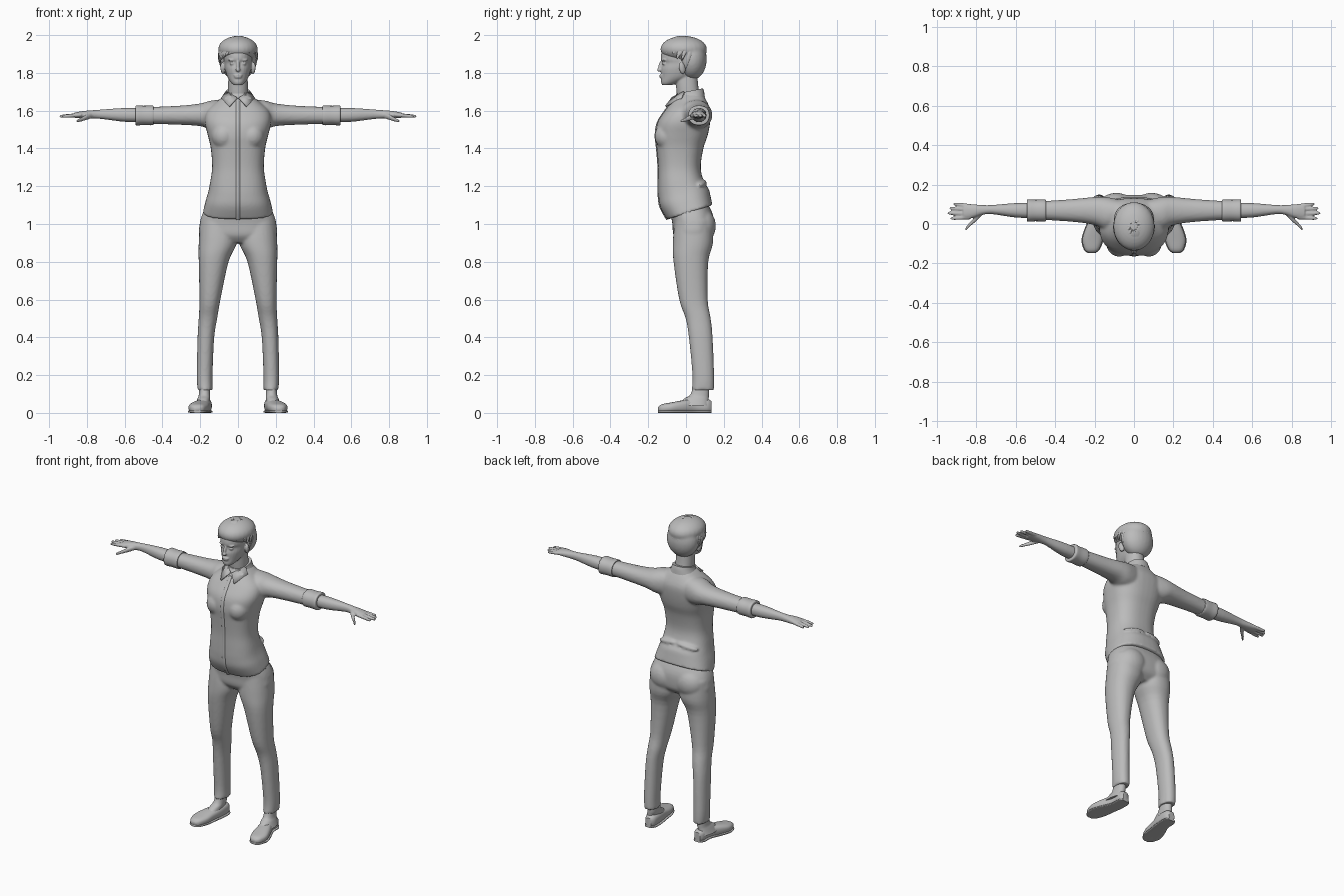
import bpy, bmesh, math, random
from mathutils import Vector, Matrix, Euler

cube = bpy.data.objects.get("Cube")
if cube:
    bpy.data.objects.remove(cube)
random.seed(4)

grey = bpy.data.materials.new("plain grey")
grey.use_nodes = True
COLOUR = (0.5, 0.5, 0.5, 1)
grey.diffuse_color = COLOUR
grey.node_tree.nodes["Principled BSDF"].inputs["Base Color"].default_value = COLOUR


def catmull(a, b, c, d, t):
    return [0.5 * (2 * q + (r - p) * t + (2 * p - 5 * q + 4 * r - s) * t ** 2
                   + (3 * q - p - 3 * r + s) * t ** 3) for p, q, r, s in zip(a, b, c, d)]


def skin(bm, rings):
    """Bridge rings of points into a closed tube."""
    loops = [[bm.verts.new(p) for p in ring] for ring in rings]
    n = len(loops[0])
    for lo, hi in zip(loops, loops[1:]):
        for i in range(n):
            j = (i + 1) % n
            bm.faces.new((lo[i], lo[j], hi[j], hi[i]))
    bm.faces.new(loops[0][::-1])
    bm.faces.new(loops[-1])


def loft(bm, axis, rings, power=2.2, sides=28, shift=None):
    """Rings are (position on axis, min a, max a, min b, max b)."""
    ext = [rings[0], *rings, rings[-1]]
    fine = [catmull(*ext[i:i + 4], s / 4) for i in range(len(rings) - 1) for s in range(4)]
    fine.append(rings[-1])
    out = []
    for t, a0, a1, b0, b1 in fine:
        ring = []
        for k in range(sides):
            ang = math.tau * k / sides
            c, s = math.cos(ang), math.sin(ang)
            a = (a0 + a1) / 2 + (a1 - a0) / 2 * math.copysign(abs(c) ** (2 / power), c)
            b = (b0 + b1) / 2 + (b1 - b0) / 2 * math.copysign(abs(s) ** (2 / power), s)
            p = Vector({"x": (t, a, b), "y": (a, t, b), "z": (a, b, t)}[axis])
            ring.append(shift(p) if shift else p)
        out.append(ring)
    skin(bm, out)


def blob(bm, loc, scale, rot=(0, 0, 0)):
    bmesh.ops.create_uvsphere(bm, u_segments=24, v_segments=16, radius=1,
                              matrix=Matrix.LocRotScale(Vector(loc), Euler(rot), Vector(scale)))


def finish(name, bm, mirror=False, voxel=0, smooth=4, subdivide=0, thick=0):
    bmesh.ops.recalc_face_normals(bm, faces=bm.faces)
    mesh = bpy.data.meshes.new(name)
    bm.to_mesh(mesh)
    bm.free()
    mesh.materials.append(grey)
    mesh.shade_smooth()
    if not voxel:
        mesh.set_sharp_from_angle(angle=math.radians(50))
    obj = bpy.data.objects.new(name, mesh)
    bpy.context.collection.objects.link(obj)
    if mirror:
        obj.modifiers.new("mirror", "MIRROR").use_mirror_merge = False
    if thick:
        mod = obj.modifiers.new("thickness", "SOLIDIFY")
        mod.thickness, mod.offset = thick, 0
    if subdivide:
        obj.modifiers.new("subdivide", "SUBSURF").levels = subdivide
    if voxel:
        mod = obj.modifiers.new("merge", "REMESH")
        mod.mode, mod.voxel_size, mod.use_smooth_shade = "VOXEL", voxel, True
        mod = obj.modifiers.new("soften", "SMOOTH")
        mod.factor, mod.iterations = 0.5, smooth
    return obj


def hem_tilt(p):
    """Drop the shirt hem at the front and lift it at the back."""
    w = max(0, min(1, (1.25 - p.z) / 0.2))
    return Vector((p.x, p.y, p.z + 0.33 * w * p.y))


# Shirt: torso and sleeves merged into one skin
torso = [(z, -w, w, f, b) for z, w, f, b in (
    (1.055, .186, -.1, .14), (1.12, .172, -.137, .13), (1.17, .158, -.146, .12),
    (1.22, .148, -.147, .095), (1.3, .137, -.147, .078), (1.4, .144, -.155, .092),
    (1.47, .16, -.162, .115), (1.54, .176, -.15, .128), (1.6, .165, -.112, .13),
    (1.65, .11, -.075, .11), (1.69, .06, -.05, .085))]
bm = bmesh.new()
loft(bm, "z", torso, 2.5, 40, hem_tilt)
for side in (-1, 1):
    loft(bm, "x", [(side * x, *r) for x, *r in (
        (.06, .0, .12, 1.5, 1.66), (.14, -.03, .137, 1.5, 1.654), (.2, -.005, .137, 1.518, 1.638),
        (.3, .01, .127, 1.525, 1.627), (.45, .02, .117, 1.53, 1.62), (.53, .02, .117, 1.53, 1.62))])
    blob(bm, (side * .075, -.1, 1.465), (.065, .066, .07))
    blob(bm, (side * .07, .085, 1.215), (.07, .022, .016), (0, side * .15, side * -.2))
finish("shirt", bm, voxel=.008)

# Front closing strip follows the torso profile
bm = bmesh.new()
loft(bm, "z", [(z, -.011, .011, f - .004, f + .02) for z, _, _, f, _ in torso[:-1]], 4, 16, hem_tilt)
finish("shirt_placket", bm)

# Rolled cuffs
bm = bmesh.new()
loft(bm, "x", [(x, .02 - g, .117 + g, 1.53 - g, 1.62 + g) for x, g in
               ((.447, 0), (.452, .007), (.5, .006), (.537, .008), (.543, 0))])
finish("sleeve_cuffs", bm, mirror=True)

# Collar stand and wings
bm = bmesh.new()
loft(bm, "z", [(1.65, -.085, .085, -.065, .1), (1.68, -.07, .07, -.06, .096),
               (1.7, -.064, .064, -.052, .09)], shift=lambda p: Vector((p.x, p.y, p.z + .2 * p.y)))
finish("collar_stand", bm)
bm = bmesh.new()
bm.faces.new([bm.verts.new(p) for p in (
    (.004, -.073, 1.668), (.064, -.01, 1.7), (.088, -.025, 1.665), (.046, -.108, 1.622))])
finish("collar_wings", bm, mirror=True, thick=.009)

# Trousers: hips, seat and legs
bm = bmesh.new()
loft(bm, "z", [(z, -w, w, f, b) for z, w, f, b in (
    (1.1, .165, -.08, .12), (1.05, .19, -.08, .142), (1, .203, -.072, .148),
    (.94, .2, -.066, .14), (.9, .12, -.035, .1))], 2.5, 40)
for side in (-1, 1):
    loft(bm, "z", [(z, *sorted((side * a, side * b)), f, k) for z, a, b, f, k in (
        (1.02, .0, .2, -.06, .14), (.9, .006, .208, -.07, .143), (.8, .05, .208, -.066, .118),
        (.6, .093, .204, -.036, .115), (.5, .11, .208, -.002, .131), (.4, .126, .214, .015, .141),
        (.2, .135, .218, .034, .149), (.12, .135, .214, .03, .149))])
    blob(bm, (side * .09, .085, .99), (.095, .073, .09))
finish("trousers", bm, voxel=.008)

# Shoes, soles and ankles
shoe = ((-.147, .2, .23, .01, .03), (-.13, .178, .25, 0, .045), (-.08, .158, .262, 0, .055),
        (-.02, .15, .245, 0, .066), (.05, .14, .215, 0, .075), (.11, .14, .21, 0, .075),
        (.135, .155, .195, .004, .062))
bm = bmesh.new()
loft(bm, "y", shoe, 2.6)
finish("shoes", bm, mirror=True)
bm = bmesh.new()
loft(bm, "y", [(y, a - .004, b + .004, 0, .013) for y, a, b, _, _ in shoe], 4)
finish("shoe_soles", bm, mirror=True)
bm = bmesh.new()
loft(bm, "z", [(.04, .15, .23, -.05, .12), (.075, .148, .215, -.01, .12),
               (.1, .147, .207, .025, .122), (.17, .15, .205, .045, .125)])
finish("ankles", bm, mirror=True)

# Forearms and hands with fingers
bm = bmesh.new()
loft(bm, "x", [(.5, .03, .108, 1.54, 1.612), (.6, .033, .106, 1.541, 1.614),
               (.72, .05, .096, 1.556, 1.606), (.77, .046, .096, 1.558, 1.602),
               (.82, .03, .1, 1.559, 1.598), (.865, .025, .1, 1.562, 1.59)])
for base, tip, reach in ((.091, .102, .915), (.072, .08, .936), (.052, .055, .945), (.034, .028, .93)):
    loft(bm, "x", [(.83 + (reach - .83) * t, *(c + d for c in (base + (tip - base) * t, 1.578 - .008 * t)
                   for d in (-r, r))) for t, r in ((0, .011), (.5, .01), (.9, .008), (1, .003))], 2, 12)
loft(bm, "x", [(x, y - r, y + r, z - r, z + r) for x, y, z, r in (
    (.77, .06, 1.575, .014), (.8, .028, 1.566, .015), (.83, .0, 1.553, .011),
    (.85, -.022, 1.546, .009), (.855, -.028, 1.544, .004))], 2, 12)
finish("arms_and_hands", bm, mirror=True, voxel=.005, smooth=2)

# Neck, face and ears
bm = bmesh.new()
loft(bm, "z", [(z, -w, w, f, b) for z, w, f, b in (
    (1.62, .06, -.03, .08), (1.68, .054, -.047, .073), (1.73, .053, -.053, .065),
    (1.79, .05, -.06, .06))])
loft(bm, "z", [(z, -w, w, f, b) for z, w, f, b in (
    (1.735, .022, -.125, -.08), (1.75, .038, -.132, -.03), (1.78, .057, -.131, .04),
    (1.82, .069, -.132, .07), (1.852, .073, -.125, .085), (1.875, .075, -.134, .09),
    (1.92, .074, -.125, .09), (1.96, .05, -.09, .07))], 2.1)
blob(bm, (0, -.134, 1.838), (.009, .012, .032), (-.3, 0, 0))
blob(bm, (0, -.141, 1.816), (.014, .012, .01))
blob(bm, (0, -.131, 1.787), (.023, .01, .006))
blob(bm, (0, -.13, 1.777), (.02, .011, .006))
for side in (-1, 1):
    blob(bm, (side * .03, -.115, 1.85), (.015, .011, .009))
    blob(bm, (side * .032, -.117, 1.868), (.022, .011, .006), (0, 0, side * .3))
    blob(bm, (side * .08, -.02, 1.825), (.012, .018, .032), (.2, 0, side * .4))
finish("head_and_neck", bm, voxel=.0045, smooth=2)

# Hair mass under the locks
bm = bmesh.new()
blob(bm, (0, -.012, 1.925), (.105, .124, .07))
blob(bm, (0, .03, 1.872), (.102, .08, .11))
finish("hair_mass", bm, voxel=.008)


def lock(bm, az0, az1, end, width, lift):
    """A lens-shaped strand running from the crown down the skull."""
    rings, steps = [], 7
    centre, size = Vector((0, -.012, 1.888)), Vector((.105, .12, .106))

    def at(t):
        az, th = az0 + (az1 - az0) * t, .12 + (end - .12) * t
        return Vector((math.sin(th) * math.sin(az), -math.sin(th) * math.cos(az), math.cos(th)))
    for k in range(steps + 1):
        t = k / steps
        n = at(t)
        p = centre + n * size
        along = (at(t + .02) - at(t - .02)) * size
        across = along.cross(n).normalized()
        w = width * max(.1, math.sin(math.pi * (.12 + .85 * t)) ** .7)
        h = lift * (1 - .5 * t)
        rings.append([p + across * w, p + n * h, p - across * w, p - n * .012])
    skin(bm, rings)


# Layered locks around the skull, shorter over the face
bm = bmesh.new()
COUNT = 30
for i in range(COUNT):
    az = math.tau * i / COUNT - math.pi
    front = max(0, math.cos(az))
    end = 2.25 - 1.1 * front ** .6 + random.uniform(-.15, .15)
    lock(bm, az + .5, az, end, random.uniform(.018, .026), random.uniform(.004, .008))
# Fringe swept to the right
for i in range(7):
    lock(bm, .7 - .12 * i, -.15 - .19 * i, 1.32 + .09 * i, .026, .009)
finish("hair_locks", bm, subdivide=1)
